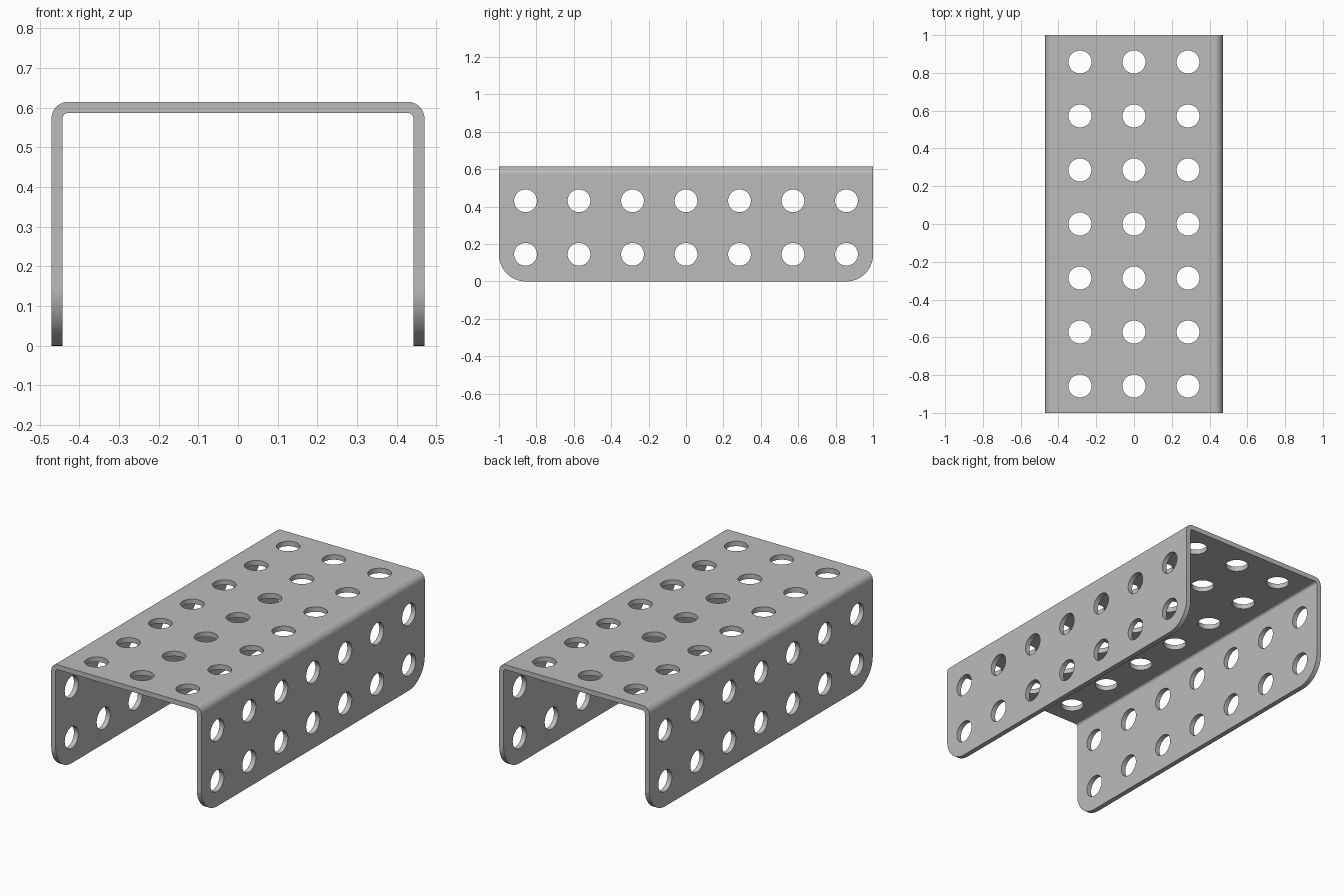
import bpy, bmesh
from math import sin, cos, pi, radians
from mathutils import Matrix, Vector

HALF_W, HEIGHT, HALF_L = 0.47, 0.615, 1.0
WALL, BEND = 0.028, 0.042
PITCH, HOLE_R = 0.286, 0.061
CORNER = 0.143

if "Cube" in bpy.data.objects:
    bpy.data.objects.remove(bpy.data.objects["Cube"])

steel = bpy.data.materials.new("plain_grey_metal")
steel.use_nodes = True
grey = (0.5, 0.5, 0.5, 1)
steel.diffuse_color = grey
steel.node_tree.nodes["Principled BSDF"].inputs["Base Color"].default_value = grey


def arc(cx, cz, r, start, end, n):
    angles = [radians(start + (end - start) * i / n) for i in range(n + 1)]
    return [(cx + r * cos(a), cz + r * sin(a)) for a in angles]


def finish(name, bm):
    bmesh.ops.recalc_face_normals(bm, faces=bm.faces)
    mesh = bpy.data.meshes.new(name)
    bm.to_mesh(mesh)
    bm.free()
    mesh.materials.append(steel)
    obj = bpy.data.objects.new(name, mesh)
    bpy.context.collection.objects.link(obj)
    return obj


def prism(name, points, to_3d, depth):
    """Extrude a closed outline symmetrically along the remaining axis."""
    bm = bmesh.new()
    face = bm.faces.new([bm.verts.new(to_3d(a, b, -depth)) for a, b in points])
    new = bmesh.ops.extrude_face_region(bm, geom=[face])["geom"]
    verts = [g for g in new if isinstance(g, bmesh.types.BMVert)]
    shift = Vector(to_3d(0, 0, depth)) - Vector(to_3d(0, 0, -depth))
    bmesh.ops.translate(bm, verts=verts, vec=shift)
    return finish(name, bm)


def boolean(target, cutter, operation):
    mod = target.modifiers.new(operation.lower(), "BOOLEAN")
    mod.operation, mod.object, mod.solver = operation, cutter, "EXACT"
    bpy.ops.object.modifier_apply(modifier=mod.name)
    bpy.data.objects.remove(cutter)


# Bent sheet: U-shaped section running front to back
bx, bz, inner = HALF_W - BEND, HEIGHT - BEND, BEND - WALL
section = [(-HALF_W, 0)] + arc(-bx, bz, BEND, 180, 90, 10)
section += arc(bx, bz, BEND, 90, 0, 10) + [(HALF_W, 0), (HALF_W - WALL, 0)]
section += arc(bx, bz, inner, 0, 90, 10) + arc(-bx, bz, inner, 90, 180, 10)
section += [(-HALF_W + WALL, 0)]
channel = prism("u_channel", section, lambda a, b, d: (a, d, b), HALF_L)
bpy.context.view_layer.objects.active = channel
channel.select_set(True)

# Rounded lower corners of both flanges
cy = HALF_L - CORNER
outline = [(-1.2, 0.8), (-1.2, CORNER), (-HALF_L, CORNER)]
outline += arc(-cy, CORNER, CORNER, 180, 270, 16)[1:]
outline += arc(cy, CORNER, CORNER, 270, 360, 16) + [(1.2, CORNER), (1.2, 0.8)]
trim = prism("corner_trim", outline, lambda a, b, d: (d, a, b), 0.7)
trim.hide_render = True
boolean(channel, trim, "INTERSECT")

# Hole grid: three columns through the top, two rows through both flanges
bm = bmesh.new()


def drill(location, depth, rotation=Matrix()):
    bmesh.ops.create_cone(bm, cap_ends=True, segments=40, radius1=HOLE_R,
                          radius2=HOLE_R, depth=depth,
                          matrix=Matrix.Translation(location) @ rotation)


sideways = Matrix.Rotation(pi / 2, 4, "Y")
for row in range(-3, 4):
    y = row * PITCH
    for column in (-1, 0, 1):
        drill((column * PITCH, y, HEIGHT), 0.12)
    for level in (0.5, 1.5):
        drill((0, y, level * PITCH + 0.002), 1.2, sideways)
drills = finish("hole_drills", bm)
drills.hide_render = True
boolean(channel, drills, "DIFFERENCE")

# Smooth bends and hole walls, crisp sheet edges
bpy.ops.object.shade_smooth_by_angle(angle=radians(30))
weighted = channel.modifiers.new("even_normals", "WEIGHTED_NORMAL")
weighted.keep_sharp = True
